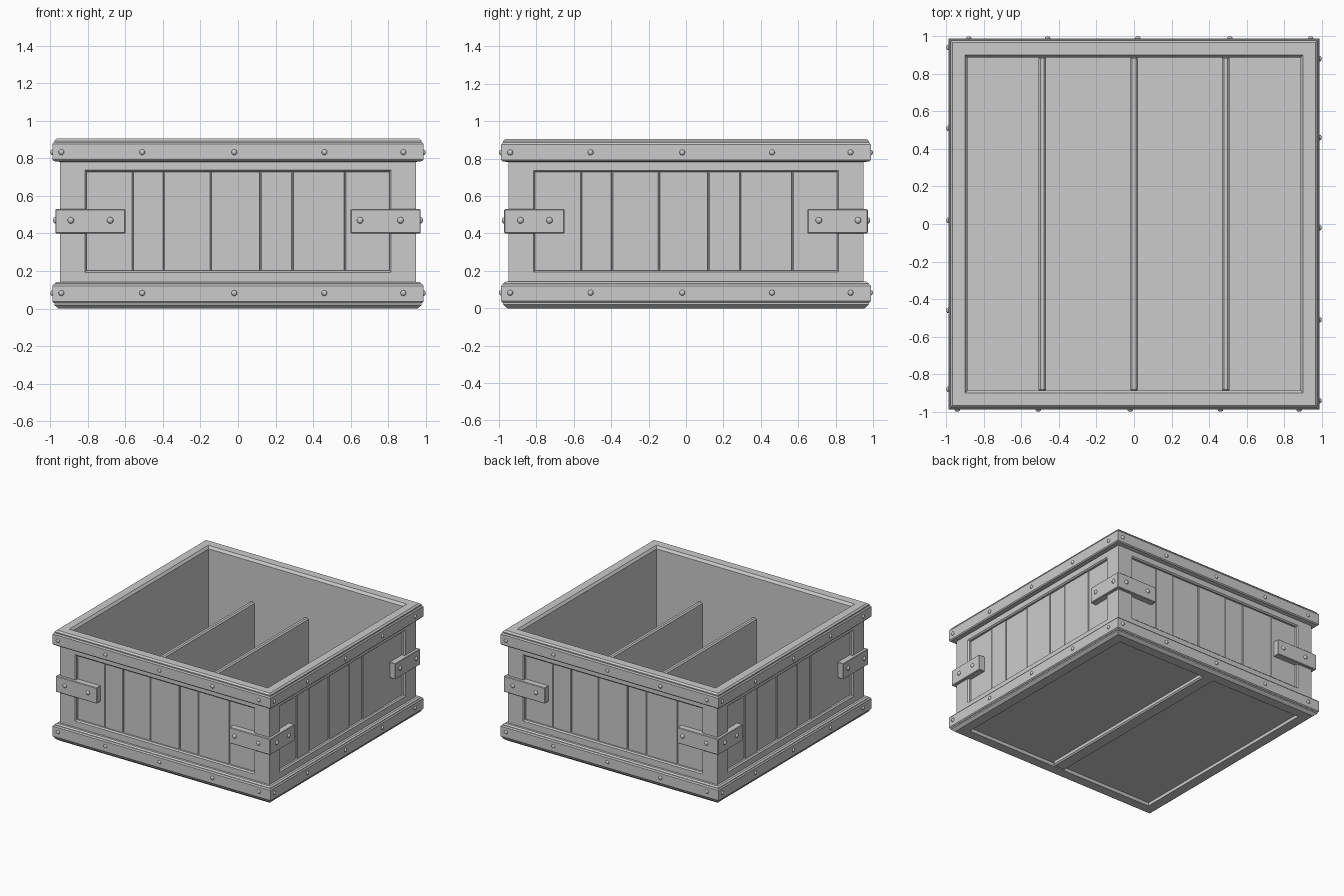
import bpy, bmesh, math
from mathutils import Matrix, Vector

if "Cube" in bpy.data.objects:
    bpy.data.objects.remove(bpy.data.objects["Cube"], do_unlink=True)

grey = bpy.data.materials.new("plain grey")
grey.use_nodes = True
grey.diffuse_color = (0.6, 0.6, 0.6, 1)
grey.node_tree.nodes["Principled BSDF"].inputs["Base Color"].default_value = (0.6, 0.6, 0.6, 1)


def finish(name, bm, matrix=None):
    if matrix:
        bm.transform(matrix)
    bmesh.ops.recalc_face_normals(bm, faces=bm.faces)
    mesh = bpy.data.meshes.new(name)
    bm.to_mesh(mesh)
    bm.free()
    mesh.materials.append(grey)
    obj = bpy.data.objects.new(name, mesh)
    bpy.context.collection.objects.link(obj)
    return obj


def box(name, low, high, bevel=0.0, matrix=None):
    low, high = Vector(low), Vector(high)
    bm = bmesh.new()
    bmesh.ops.create_cube(bm, size=1)
    bmesh.ops.scale(bm, vec=high - low, verts=bm.verts)
    bmesh.ops.translate(bm, vec=(low + high) / 2, verts=bm.verts)
    if bevel:
        bmesh.ops.bevel(bm, geom=bm.edges[:], offset=bevel, segments=1, affect='EDGES')
    return finish(name, bm, matrix)


def rect_ring(name, loops, matrix=None):
    """Closed rectangular frame; each loop is (half width, half depth, level)."""
    bm = bmesh.new()
    rings = [[bm.verts.new((sx * w, sy * d, z))
              for sx, sy in ((-1, -1), (1, -1), (1, 1), (-1, 1))] for w, d, z in loops]
    for a, b in zip(rings, rings[1:] + rings[:1]):
        for i in range(4):
            j = (i + 1) % 4
            bm.faces.new((a[i], a[j], b[j], b[i]))
    return finish(name, bm, matrix)


def square_ring(name, profile):
    return rect_ring(name, [(r, r, z) for r, z in profile])


def rivet(name, x, depth, z, radius, matrix):
    """Low dome facing -y."""
    bm = bmesh.new()
    bmesh.ops.create_uvsphere(bm, u_segments=12, v_segments=8, radius=radius)
    bmesh.ops.scale(bm, vec=(1, 0.75, 1), verts=bm.verts)
    for face in bm.faces:
        face.smooth = True
    finish(name, bm, matrix @ Matrix.Translation((x, -depth, z)))


# Rims and the bands wrapped around them
square_ring("top_rim", [(0.94, 0.78), (0.978, 0.785), (0.978, 0.893), (0.966, 0.905),
                        (0.90, 0.905), (0.885, 0.885), (0.885, 0.78)])
square_ring("top_band", [(0.96, 0.785), (0.981, 0.785), (0.988, 0.793),
                         (0.988, 0.875), (0.981, 0.885), (0.96, 0.885)])
square_ring("bottom_rim", [(0.955, 0.0), (0.978, 0.02), (0.978, 0.133), (0.966, 0.142),
                           (0.89, 0.142), (0.89, 0.04), (0.875, 0.0)])
square_ring("bottom_band", [(0.96, 0.03), (0.981, 0.03), (0.988, 0.038),
                            (0.988, 0.12), (0.981, 0.13), (0.96, 0.13)])

# Inner walls, floor and floor beam
square_ring("inner_wall", [(0.912, 0.06), (0.912, 0.82), (0.89, 0.82), (0.89, 0.06)])
box("floor", (-0.9, -0.9, 0.04), (0.9, 0.9, 0.08))
box("floor_beam", (-0.055, -0.88, 0.005), (0.055, 0.88, 0.05), 0.01)

# Dividers
for i in (-1, 0, 1):
    box("divider", (i * 0.488 - 0.02, -0.892, 0.07), (i * 0.488 + 0.02, 0.892, 0.56), 0.01)

# Four sides: frame, planks, straps and rivets
seams = [-0.82, -0.56, -0.395, -0.145, 0.12, 0.29, 0.57, 0.82]
for k, side in enumerate(("front", "right", "back", "left")):
    turn = Matrix.Rotation(k * math.pi / 2, 4, 'Z')
    upright = turn @ Matrix.Translation((0, 0, 0.465)) @ Matrix.Rotation(math.pi / 2, 4, 'X')
    rect_ring(side + "_frame", [(0.9, 0.34, 0.9), (0.948, 0.34, 0.948), (0.815, 0.272, 0.948),
                                (0.806, 0.263, 0.938), (0.806, 0.263, 0.9)], upright)
    for n, (a, b) in enumerate(zip(seams, seams[1:])):
        out = 0.922 + 0.004 * (n % 2)
        box(side + "_plank", (a + 0.002, -out, 0.18), (b - 0.002, -0.905, 0.75), 0.003, turn)

    inner_end = 0.6 if k % 2 == 0 else 0.65
    studs = (-0.89, -0.68, 0.65, 0.865) if k % 2 == 0 else (-0.885, -0.73, 0.71, 0.92)
    for s in (-1, 1):
        ends = sorted((s * inner_end, s * 0.972))
        box(side + "_strap", (ends[0], -0.972, 0.4), (ends[1], -0.915, 0.53), 0.004, turn)
    for x in studs:
        rivet(side + "_strap_rivet", x, 0.972, 0.47, 0.017, turn)
    for z in (0.083, 0.833):
        for x in (-0.94, -0.51, -0.02, 0.46, 0.88):
            rivet(side + "_band_rivet", x, 0.988, z, 0.015, turn)
